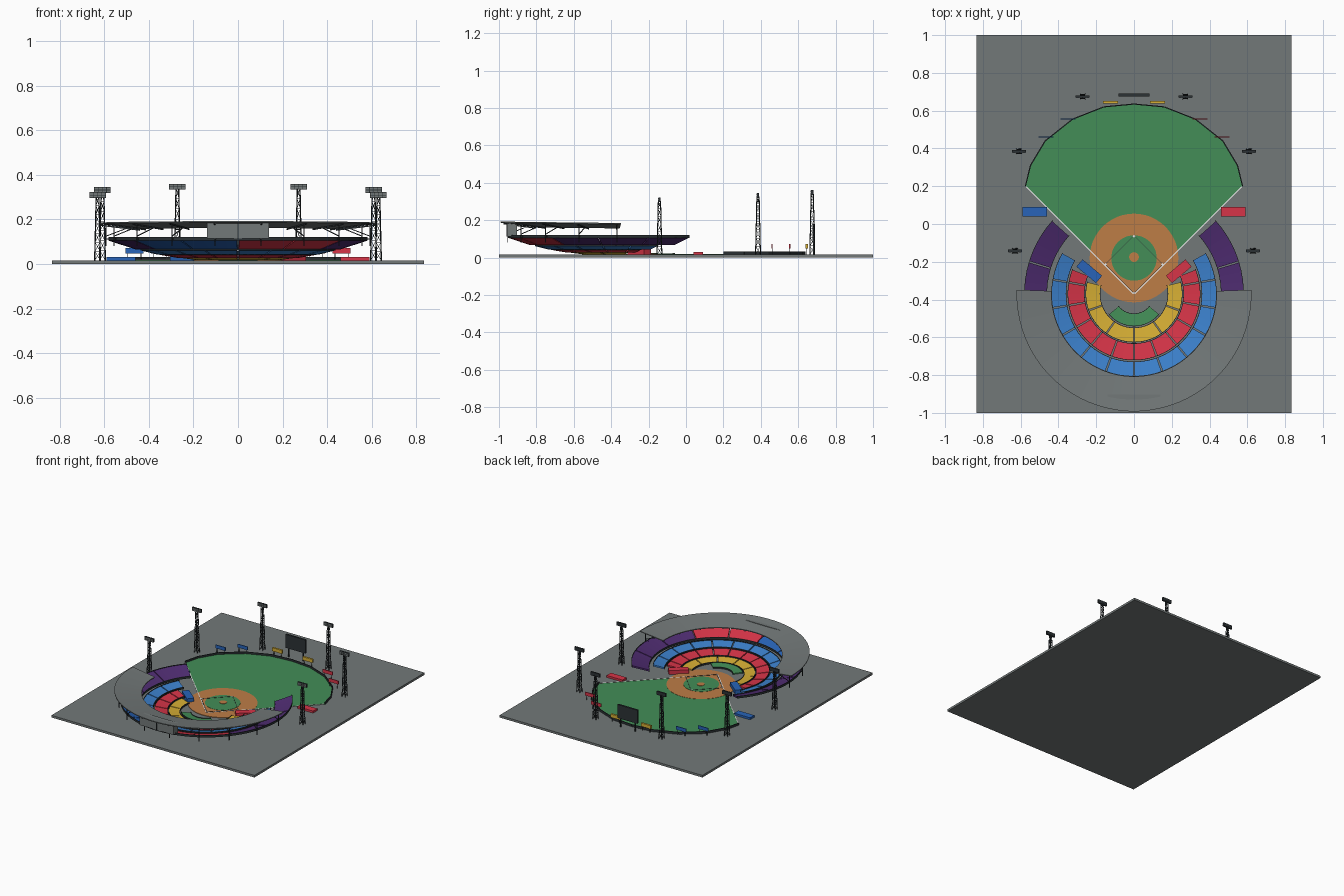
import bpy, bmesh, math
from mathutils import Vector, Matrix

if "Cube" in bpy.data.objects:
    bpy.data.objects.remove(bpy.data.objects["Cube"])

def mat(name, r, g, b):
    m = bpy.data.materials.new(name)
    m.diffuse_color = (r, g, b, 1)
    m.use_nodes = True
    m.node_tree.nodes["Principled BSDF"].inputs["Base Color"].default_value = m.diffuse_color
    return m

GRAY = mat("concrete gray", .17, .19, .19)
DARK = mat("dark steel", .025, .032, .036)
GREEN = mat("grass green", .056, .27, .095)
DIRT = mat("infield clay", .51, .205, .061)
YELLOW = mat("seat yellow", .68, .43, .035)
RED = mat("seat red", .68, .035, .065)
SKY = mat("seat light blue", .045, .22, .61)
BLUE = mat("seat deep blue", .021, .127, .48)
PURPLE = mat("seat purple", .08, .026, .17)
WHITE = mat("line white", .8, .8, .8)

HOME = -0.37      # y of home plate, centre of all seating rings
TOP = 0.016       # height of the ground slab

def finish(name, bm, m):
    bmesh.ops.recalc_face_normals(bm, faces=bm.faces)
    me = bpy.data.meshes.new(name)
    bm.to_mesh(me)
    bm.free()
    me.materials.append(m)
    ob = bpy.data.objects.new(name, me)
    bpy.context.collection.objects.link(ob)
    return ob

def add_box(bm, c, s, rot=0):
    M = Matrix.Translation(c) @ Matrix.Rotation(math.radians(rot), 4, 'Z') @ Matrix.Diagonal((*s, 1))
    bmesh.ops.create_cube(bm, size=1, matrix=M)

def box(name, c, s, m, rot=0):
    bm = bmesh.new()
    add_box(bm, c, s, rot)
    return finish(name, bm, m)

def add_bar(bm, a, b, w):
    a, b = Vector(a), Vector(b)
    d = b - a
    M = Matrix.Translation((a + b) / 2) @ d.to_track_quat('Z', 'Y').to_matrix().to_4x4() @ Matrix.Diagonal((w, w, d.length, 1))
    bmesh.ops.create_cube(bm, size=1, matrix=M)

def plate(name, pts, z0, z1, m):
    bm = bmesh.new()
    f = bm.faces.new([bm.verts.new((x, y, z0)) for x, y in pts])
    r = bmesh.ops.extrude_face_region(bm, geom=[f])
    for v in r["geom"]:
        if isinstance(v, bmesh.types.BMVert):
            v.co.z = z1
    return finish(name, bm, m)

def disc(name, y, r, z0, z1, m, n=48):
    pts = [(r * math.cos(i * math.tau / n), y + r * math.sin(i * math.tau / n)) for i in range(n)]
    return plate(name, pts, z0, z1, m)

def polar(a, r, z):
    # angle in degrees, 0 straight behind home plate, positive toward +x
    a = math.radians(a)
    return Vector((r * math.sin(a), HOME - r * math.cos(a), z))

def add_sector(bm, a0, a1, prof, tilt=0):
    # sweep a radius/height profile round home plate
    n = max(2, round(abs(a1 - a0) / 5))
    rings = []
    for i in range(n + 1):
        a = a0 + (a1 - a0) * i / n
        ring = []
        for r, z in prof:
            p = polar(a, r, z)
            p.z += tilt * (HOME - p.y)
            ring.append(bm.verts.new(p))
        rings.append(ring)
    k = len(prof)
    for A, B in zip(rings, rings[1:]):
        for j in range(k):
            bm.faces.new((A[j], A[(j + 1) % k], B[(j + 1) % k], B[j]))
    bm.faces.new(rings[0])
    bm.faces.new(rings[-1][::-1])

def slab(r0, z0, r1, z1, t):
    return [(r0, z0), (r1, z1), (r1, z1 - t), (r0, z0 - t)]

def tier(name, cuts, r0, z0, r1, z1, t, m):
    # seating blocks with narrow aisles between them
    bm = bmesh.new()
    gap = math.degrees(.004 / r1)
    for a, b in zip(cuts, cuts[1:]):
        add_sector(bm, a + gap, b - gap, slab(r0, z0, r1, z1, t))
    finish(name, bm, m)
    bm = bmesh.new()
    for r, z in ((r0, z0), (r1, z1)):
        add_sector(bm, cuts[0], cuts[-1], slab(r - .0015, z + .004, r + .0015, z + .004, t + .004))
    finish(name + "_rail", bm, DARK)

# Ground slab
box("ground_slab", (0, 0, TOP / 2), (1.67, 2, TOP), GRAY)

# Playing field
half = [(.575, .2), (.548, .31), (.47, .44), (.325, .555), (.16, .62)]
arc = half + [(0, .635)] + [(-x, y) for x, y in reversed(half)]
plate("outfield_grass", [(0, HOME)] + arc, TOP - .004, .018, GREEN)
disc("infield_dirt", -.18, .235, TOP - .004, .0195, DIRT)
disc("infield_grass", -.18, .12, TOP, .021, GREEN)
disc("pitcher_mound", -.175, .026, TOP, .0235, DIRT, 20)

# Outfield fence
bm = bmesh.new()
for (x0, y0), (x1, y1) in zip(arc, arc[1:]):
    d = math.hypot(x1 - x0, y1 - y0)
    add_box(bm, ((x0 + x1) / 2, (y0 + y1) / 2, .024), (d, .006, .016), math.degrees(math.atan2(y1 - y0, x1 - x0)))
finish("outfield_fence", bm, DARK)

# Foul lines, base paths and bases
lines, paths, bases = bmesh.new(), bmesh.new(), bmesh.new()
for s in (-1, 1):
    add_box(lines, (s * .2875, -.085, .0192), (.8, .005, .002), s * 45)
    add_box(paths, (s * .076, -.289, .0215), (.215, .003, .002), s * 45)
    add_box(paths, (s * .076, -.137, .0215), (.215, .003, .002), -s * 45)
    add_box(bases, (s * .149, -.213, .022), (.01, .01, .003), 45)
for y in (-.065, HOME + .005):
    add_box(bases, (0, y, .022), (.01, .01, .003), 45)
finish("foul_lines", lines, WHITE)
finish("base_paths", paths, DARK)
finish("bases", bases, WHITE)

# Lower seating tiers
tier("club_tier", [-52, 52], .105, .023, .17, .03, .007, GREEN)
tier("yellow_tier", [-105, -70, -35, 0, 35, 70, 105], .18, .026, .255, .036, .009, YELLOW)
tier("red_tier", [-112] + list(range(-100, 101, 20)) + [112], .263, .037, .35, .052, .011, RED)
tier("blue_tier", list(range(-120, 121, 20)), .36, .054, .436, .073, .012, SKY)

# Upper deck
for name, cuts, m in (("upper_deck_red", [0, 26, 53], RED),
                      ("upper_deck_blue", [-53, -26, 0], BLUE),
                      ("upper_deck_purple_right", [53, 80, 107, 132], PURPLE),
                      ("upper_deck_purple_left", [-132, -107, -80, -53], PURPLE)):
    tier(name, cuts, .462, .078, .58, .117, .012, m)

# Dugouts and bullpens
for s, side, m in ((1, "right", RED), (-1, "left", BLUE)):
    box(side + "_dugout", (s * .237, -.25, .03), (.135, .05, .03), m, s * 40)
    box(side + "_bullpen", (s * .525, .065, .0225), (.13, .05, .017), m)

# Roof, sloping down toward the field
bm = bmesh.new()
add_sector(bm, -92, 92, slab(.437, .162, .622, .185, .006), .012)
finish("roof", bm, GRAY)

# Roof beams and posts
bm = bmesh.new()
for a in range(-90, 91, 20):
    lift = .012 * math.cos(math.radians(a))
    add_bar(bm, polar(a, .44, .152 + lift * .44), polar(a, .615, .174 + lift * .6), .006)
    add_bar(bm, polar(a, .592, .08), polar(a, .592, .175 + lift * .6), .005)
    add_bar(bm, polar(a, .592, .112), polar(a, .57, .112), .005)
    add_bar(bm, polar(a, .592, .125), polar(a, .5, .16), .004)
finish("roof_supports", bm, DARK)

# Press box
box("press_box", (0, -.93, .149), (.28, .055, .07), GRAY)
box("press_box_seam", (0, -.958, .149), (.004, .003, .07), DARK)

# Scoreboard and advertising boards on posts
box("scoreboard", (0, .683, .13), (.165, .014, .1), DARK)
bm = bmesh.new()
for s in (-1, 1):
    add_bar(bm, (s * .06, .683, TOP), (s * .06, .683, .09), .007)
boards = [(.125, .645, .014, YELLOW, YELLOW), (.35, .555, .006, RED, BLUE), (.465, .46, .006, RED, BLUE)]
for i, (x, y, t, mr, ml) in enumerate(boards):
    for s, side, m in ((1, "right", mr), (-1, "left", ml)):
        box(f"{side}_billboard_{i + 1}", (s * x, y, .06), (.08, t, .025), m)
        for d in (-.03, .03):
            add_bar(bm, (s * x + d, y, TOP), (s * x + d, y, .05), .003)
finish("board_posts", bm, DARK)

# Floodlight towers: tapering lattice with a lamp head
def floodlight(name, x, y, top):
    bm = bmesh.new()
    n, foot, tip = 7, .013, .006
    zs = [TOP + (top - .02 - TOP) * i / n for i in range(n + 1)]
    def ring(i):
        w = foot + (tip - foot) * i / n
        return [(x + a * w, y + b * w, zs[i]) for a, b in ((-1, -1), (1, -1), (1, 1), (-1, 1))]
    for j in range(4):
        add_bar(bm, ring(0)[j], ring(n)[j], .004)
        for i in range(1, n + 1):
            add_bar(bm, ring(i)[j], ring(i)[(j + 1) % 4], .0025)
            add_bar(bm, ring(i - 1)[j], ring(i)[(j + 1) % 4], .002)
    add_box(bm, (x, y, top - .013), (.074, .012, .026))
    finish(name, bm, DARK)
    bm = bmesh.new()
    for i in range(4):
        for k in range(2):
            add_box(bm, (x + (i - 1.5) * .018, y - .007, top - .013 + (k - .5) * .012), (.0155, .004, .0095))
    finish(name + "_lamps", bm, GRAY)

for s, side in ((1, "right"), (-1, "left")):
    floodlight(side + "_outfield_floodlight", s * .272, .675, .36)
    floodlight(side + "_side_floodlight", s * .608, .385, .345)
    floodlight(side + "_stand_floodlight", s * .63, -.142, .322)
